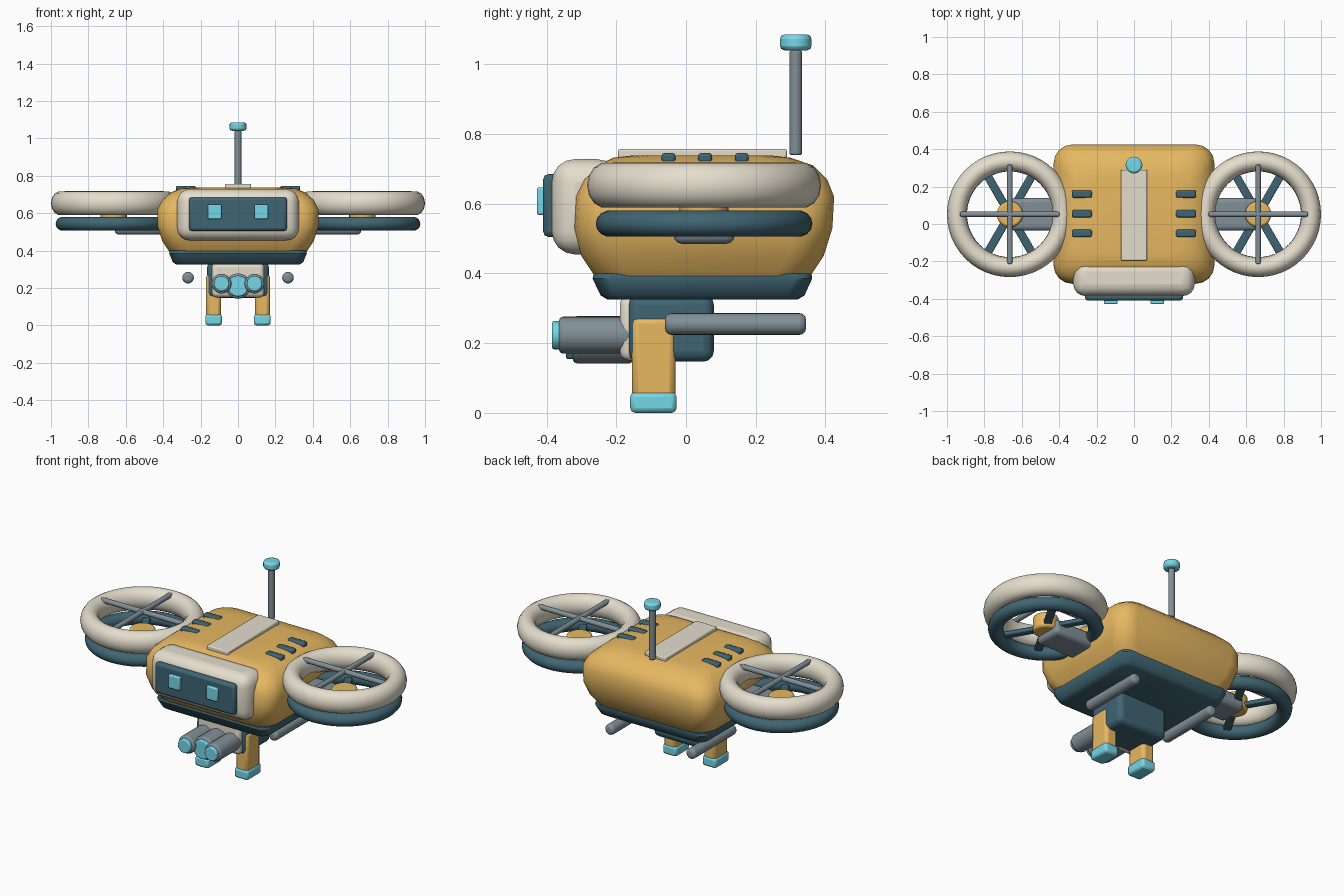
import bpy, bmesh, math
from mathutils import Matrix

if "Cube" in bpy.data.objects:
    bpy.data.objects.remove(bpy.data.objects["Cube"])


def material(name, rgb):
    m = bpy.data.materials.new(name)
    m.diffuse_color = (*rgb, 1)
    m.use_nodes = True
    m.node_tree.nodes["Principled BSDF"].inputs["Base Color"].default_value = m.diffuse_color
    return m


ORANGE = material("orange", (0.80, 0.48, 0.12))
CREAM = material("cream", (0.78, 0.73, 0.61))
DARK = material("dark_teal", (0.05, 0.13, 0.17))
GREY = material("steel", (0.22, 0.28, 0.31))
CYAN = material("cyan", (0.18, 0.68, 0.80))


def finish(name, bm, mat, bevel=0, segs=2):
    bmesh.ops.recalc_face_normals(bm, faces=bm.faces[:])
    me = bpy.data.meshes.new(name)
    bm.to_mesh(me)
    bm.free()
    ob = bpy.data.objects.new(name, me)
    bpy.context.collection.objects.link(ob)
    me.materials.append(mat)
    if bevel:
        b = ob.modifiers.new("bevel", 'BEVEL')
        b.width, b.segments = bevel, segs
        b.limit_method, b.angle_limit = 'ANGLE', math.radians(40)
    bpy.ops.object.select_all(action='DESELECT')
    ob.select_set(True)
    bpy.context.view_layer.objects.active = ob
    bpy.ops.object.shade_smooth_by_angle(angle=math.radians(35))
    return ob


def box(name, x, y, z, mat, bevel=0.01, segs=2, rot=0, pivot=None):
    """Box from (min, max) ranges; optional turn about a vertical axis at pivot."""
    bm = bmesh.new()
    bmesh.ops.create_cube(bm, size=1)
    for v in bm.verts:
        v.co = [(a + b) / 2 + c * (b - a) for (a, b), c in zip((x, y, z), v.co)]
    if pivot:
        bmesh.ops.rotate(bm, verts=bm.verts[:], cent=pivot, matrix=Matrix.Rotation(rot, 3, 'Z'))
    return finish(name, bm, mat, bevel, segs)


def rod(name, centre, r, length, axis, mat, bevel=0.008, segs=2, sides=20):
    bm = bmesh.new()
    bmesh.ops.create_cone(bm, cap_ends=True, segments=sides, radius1=r, radius2=r, depth=length)
    turn = {'X': Matrix.Rotation(math.pi / 2, 4, 'Y'),
            'Y': Matrix.Rotation(math.pi / 2, 4, 'X'), 'Z': Matrix.Identity(4)}[axis]
    bmesh.ops.transform(bm, verts=bm.verts[:], matrix=Matrix.Translation(centre) @ turn)
    return finish(name, bm, mat, bevel, segs)


def ring(name, centre, major, rx, rz, mat, n=48, m=14):
    bm = bmesh.new()
    rows = []
    for i in range(n):
        a = 2 * math.pi * i / n
        row = []
        for j in range(m):
            t = 2 * math.pi * j / m
            r = major + rx * math.cos(t)
            row.append(bm.verts.new((centre[0] + r * math.cos(a), centre[1] + r * math.sin(a),
                                     centre[2] + rz * math.sin(t))))
        rows.append(row)
    for i in range(n):
        for j in range(m):
            p, q, k = rows[i], rows[(i + 1) % n], (j + 1) % m
            bm.faces.new((p[j], q[j], q[k], p[k]))
    return finish(name, bm, mat)


def loft(name, sections, mat, corner=0.1, segs=4):
    """Stack of rounded rectangles: (z, half width, y min, y max)."""
    bm = bmesh.new()
    rows = []
    for z, hx, y0, y1 in sections:
        row = []
        for k, (cx, cy) in enumerate(((hx - corner, y1 - corner), (corner - hx, y1 - corner),
                                      (corner - hx, y0 + corner), (hx - corner, y0 + corner))):
            for s in range(segs + 1):
                a = math.pi / 2 * (k + s / segs)
                row.append(bm.verts.new((cx + corner * math.cos(a), cy + corner * math.sin(a), z)))
        rows.append(row)
    for p, q in zip(rows, rows[1:]):
        for i in range(len(p)):
            k = (i + 1) % len(p)
            bm.faces.new((p[i], p[k], q[k], q[i]))
    bm.faces.new(rows[0])
    bm.faces.new(rows[-1])
    return finish(name, bm, mat)


# Main shell and lower hull
loft("body_shell", [(0.39, 0.365, -0.26, 0.355), (0.45, 0.405, -0.30, 0.395),
                    (0.53, 0.43, -0.32, 0.42), (0.62, 0.43, -0.315, 0.425),
                    (0.67, 0.405, -0.295, 0.405), (0.71, 0.36, -0.255, 0.365),
                    (0.732, 0.31, -0.21, 0.30), (0.738, 0.26, -0.16, 0.25)], ORANGE)
loft("lower_hull", [(0.325, 0.33, -0.225, 0.32), (0.337, 0.348, -0.245, 0.34),
                    (0.385, 0.368, -0.268, 0.362), (0.40, 0.365, -0.265, 0.36)], DARK, 0.05, 3)

# Face
box("face_surround", (-0.325, 0.325), (-0.385, -0.19), (0.455, 0.728), CREAM, 0.065, 4)
box("visor", (-0.262, 0.262), (-0.41, -0.36), (0.505, 0.685), DARK, 0.015)

# Spine plate and antenna
box("spine_plate", (-0.07, 0.07), (-0.195, 0.29), (0.73, 0.757), CREAM, 0.006)
rod("antenna_mast", (0, 0.315, 0.89), 0.018, 0.30, 'Z', GREY, 0.005)
rod("antenna_tip", (0, 0.315, 1.063), 0.045, 0.045, 'Z', CYAN, 0.012)

# Belly pod with its barrels
box("belly_pod", (-0.165, 0.165), (-0.165, 0.08), (0.147, 0.34), DARK, 0.03, 3)
box("belly_pod_front", (-0.14, 0.14), (-0.19, -0.12), (0.15, 0.335), CREAM, 0.025, 3)
for tag, x, z, r, front in (("left", -0.088, 0.223, 0.053, -0.365), ("centre", 0, 0.21, 0.068, -0.325),
                            ("right", 0.088, 0.223, 0.053, -0.365)):
    rod(f"barrel_{tag}", (x, (front - 0.15) / 2, z), r, -0.15 - front, 'Y', GREY, 0.012)
    rod(f"barrel_lens_{tag}", (x, front - 0.002, z), r - 0.012, 0.034, 'Y', CYAN, 0.006)

# Parts repeated on both sides
for side, s in (("left", -1), ("right", 1)):
    def span(a, b):
        return tuple(sorted((s * a, s * b)))

    box(f"eye_{side}", span(0.088, 0.16), (-0.428, -0.39), (0.568, 0.647), CYAN, 0.006)
    for i in range(3):
        y = -0.05 + 0.105 * i
        box(f"vent_{side}_{i}", span(0.225, 0.332), (y - 0.02, y + 0.02), (0.715, 0.746), DARK, 0.009)

    # Legs and side rails
    box(f"leg_{side}", span(0.09, 0.17), (-0.155, -0.03), (0.04, 0.275), ORANGE, 0.018)
    box(f"foot_{side}", span(0.085, 0.175), (-0.16, -0.027), (0.0, 0.06), CYAN, 0.014)
    rod(f"side_rail_{side}", (s * 0.267, 0.142, 0.255), 0.031, 0.405, 'Y', GREY, 0.018, 3)

    # Ducted fan
    cx, cy = s * 0.664, 0.052
    ring(f"duct_ring_{side}", (cx, cy, 0.653), 0.283, 0.053, 0.065, CREAM)
    ring(f"lower_duct_ring_{side}", (cx, cy, 0.543), 0.27, 0.041, 0.038, DARK)
    box(f"fan_arm_{side}", span(0.36, 0.66), (cy - 0.088, cy + 0.088), (0.485, 0.575), GREY, 0.025, 3)
    rod(f"fan_hub_{side}", (cx, cy, 0.565), 0.07, 0.09, 'Z', ORANGE, 0.012)
    for i, deg in enumerate((60, 120, 240, 300)):
        box(f"fan_blade_{side}_{i}", (cx + 0.04, cx + 0.26), (cy - 0.022, cy + 0.022), (0.535, 0.56),
            DARK, 0.006, 2, math.radians(deg), (cx, cy, 0))
    for axis in 'XY':
        rod(f"guard_bar_{axis.lower()}_{side}", (cx, cy, 0.703), 0.015, 0.535, axis, GREY, 0.005, 2, 12)
